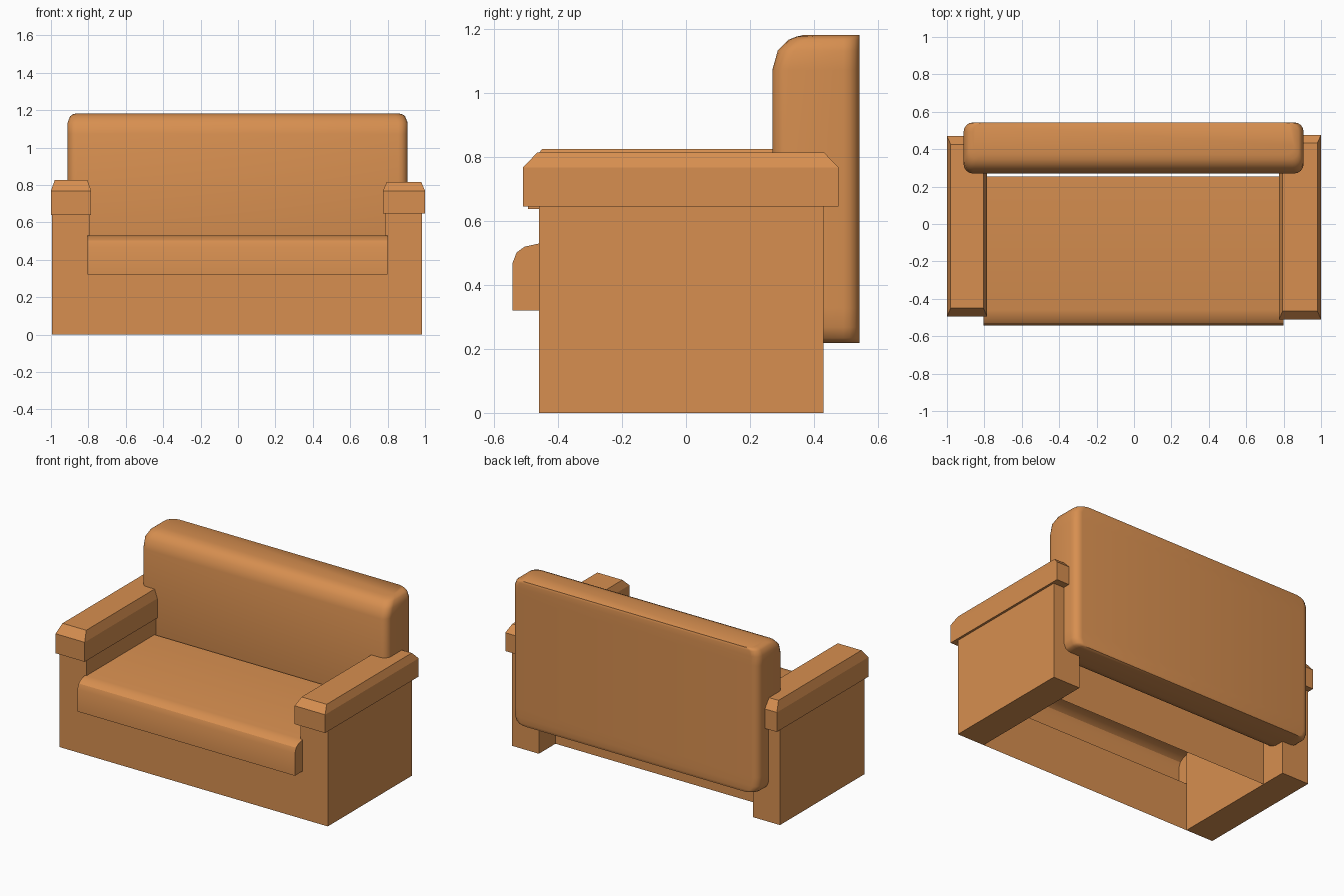
import bpy, bmesh, math

cube = bpy.data.objects.get("Cube")
if cube:
    bpy.data.objects.remove(cube, do_unlink=True)

# One upholstery colour
mat = bpy.data.materials.new("tan_upholstery")
mat.use_nodes = True
color = (0.68, 0.275, 0.08, 1)
mat.diffuse_color = color
mat.node_tree.nodes["Principled BSDF"].inputs["Base Color"].default_value = color


def finish(name, bm, smooth=None):
    bmesh.ops.recalc_face_normals(bm, faces=bm.faces)
    mesh = bpy.data.meshes.new(name)
    bm.to_mesh(mesh)
    bm.free()
    mesh.materials.append(mat)
    obj = bpy.data.objects.new(name, mesh)
    bpy.context.collection.objects.link(obj)
    if smooth:
        bpy.ops.object.select_all(action="DESELECT")
        obj.select_set(True)
        bpy.context.view_layer.objects.active = obj
        bpy.ops.object.shade_smooth_by_angle(angle=math.radians(smooth))
    return obj


def loft(name, rings, smooth=None):
    """Join matching closed rings and cap both ends."""
    bm = bmesh.new()
    loops = [[bm.verts.new(p) for p in ring] for ring in rings]
    for low, high in zip(loops, loops[1:]):
        for i in range(len(low)):
            j = (i + 1) % len(low)
            bm.faces.new((low[i], low[j], high[j], high[i]))
    bm.faces.new(loops[0])
    bm.faces.new(loops[-1])
    return finish(name, bm, smooth)


def sheet(name, profile, x0, x1, cap=0, smooth=None):
    """Sweep an open (y, z) profile along x; cap its first points if asked."""
    bm = bmesh.new()
    a, b = [[bm.verts.new((x, y, z)) for y, z in profile] for x in (x0, x1)]
    for i in range(len(profile) - 1):
        bm.faces.new((a[i], a[i + 1], b[i + 1], b[i]))
    if cap:
        bm.faces.new(a[:cap])
        bm.faces.new(b[:cap])
    return finish(name, bm, smooth)


def rect(x0, x1, y0, y1, z):
    return [(x0, y0, z), (x1, y0, z), (x1, y1, z), (x0, y1, z)]


def arm_cap(name, x0, x1, y0, y1, z0, z1, dx=0.02, dy=0.045):
    """Armrest pad with a chamfered top."""
    loft(name, [rect(x0, x1, y0, y1, z0), rect(x0, x1, y0, y1, 0.768),
                rect(x0 + dx, x1 - dx, y0 + dy, y1 - dy, z1)])


# Arms
FRONT, REAR = -0.46, 0.43
for name, x0, x1 in (("right_arm", -0.995, -0.795), ("left_arm", 0.785, 0.985)):
    loft(name, [rect(x0, x1, FRONT, REAR, z) for z in (0, 0.65)])
arm_cap("right_arm_cap", -1.0, -0.785, -0.495, 0.47, 0.638, 0.826)
arm_cap("left_arm_cap", 0.775, 1.0, -0.51, 0.477, 0.646, 0.815)

# Hollow seat base: front and rear panels
sheet("front_panel", [(FRONT, 0), (FRONT, 0.32)], -0.795, 0.785)
sheet("rear_panel", [(0.255, 0), (0.255, 0.53)], -0.795, 0.785)

# Seat cushion with a rolled front edge
sheet("seat_cushion",
      [(FRONT, 0.32), (-0.543, 0.32), (-0.543, 0.468), (-0.53, 0.502),
       (-0.505, 0.52), (FRONT, 0.53), (0.255, 0.53)],
      -0.805, 0.80, cap=6, smooth=30)


# Backrest, stacked from rounded outlines
def rounded(half, y0, y1, z, r=0.05, steps=4):
    ring = []
    corners = ((1, y1 - r, 0), (-1, y1 - r, 90), (-1, y0 + r, 180), (1, y0 + r, 270))
    for side, cy, start in corners:
        for k in range(steps + 1):
            t = math.radians(start + 90 * k / steps)
            ring.append((side * (half - r) + r * math.cos(t) - 0.002,
                         cy + r * math.sin(t), z))
    return ring


def outline(drop, set_back, z):
    r = 0.05
    inset = r - math.sqrt(r * r - max(r - drop, 0) ** 2)
    return rounded(0.909 - inset, 0.27 + set_back, 0.543, z)


ROLL = [(0, 0.10), (0.006, 0.075), (0.016, 0.05), (0.05, 0.017), (0.11, 0)]
rings = [outline(d, s, 0.218 + d) for d, s in ROLL]
rings += [outline(d, s, 1.183 - d) for d, s in reversed(ROLL)]
loft("backrest", rings, smooth=40)
